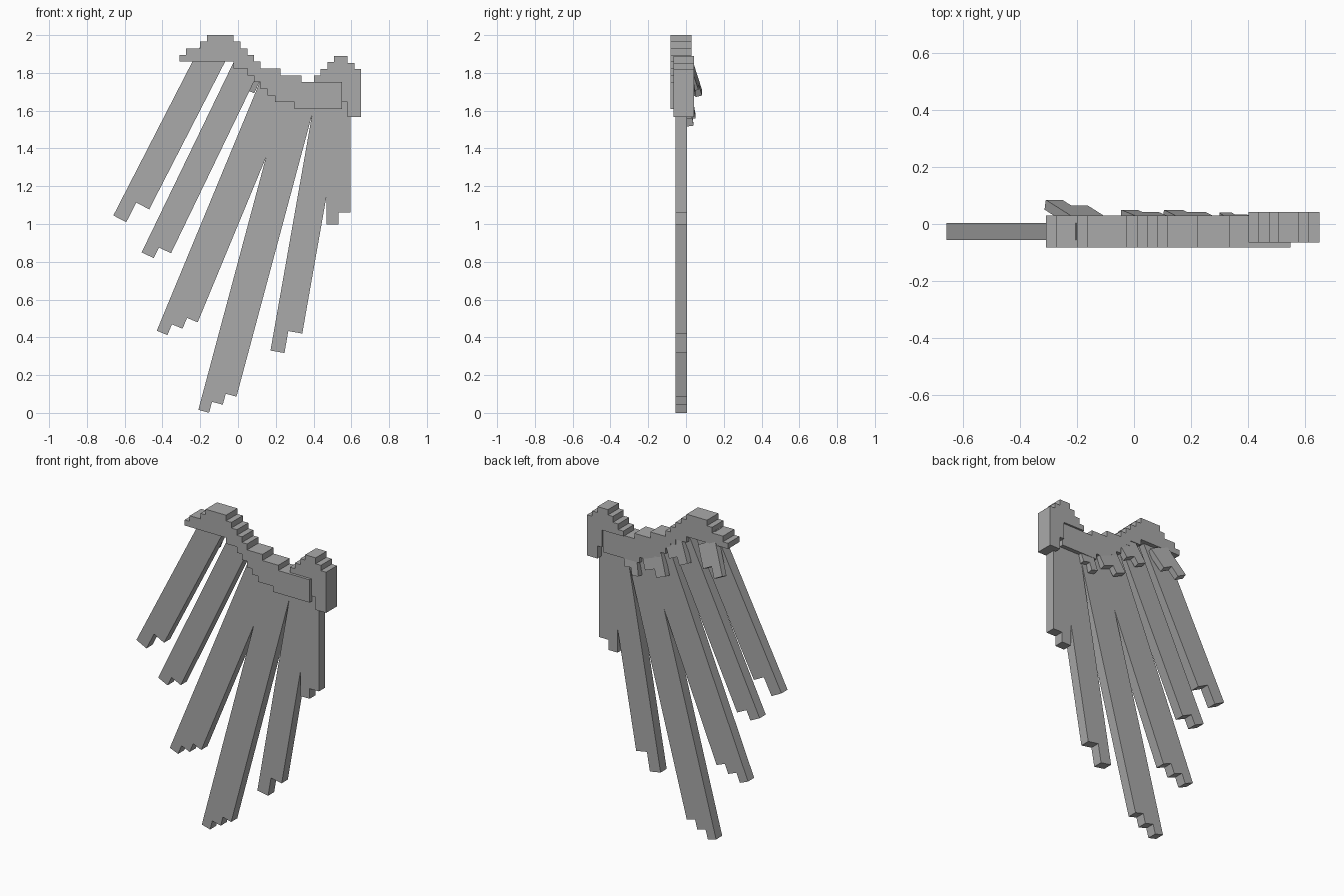
import bpy, bmesh
from math import radians
from mathutils import Matrix

cube = bpy.data.objects.get("Cube")
if cube:
    bpy.data.objects.remove(cube)

grey = bpy.data.materials.new("plain grey")
grey.use_nodes = True
colour = (0.4, 0.4, 0.4, 1)
grey.diffuse_color = colour
grey.node_tree.nodes["Principled BSDF"].inputs["Base Color"].default_value = colour


def slab(name, outline, front, back, matrix=Matrix()):
    """Extrude an x-z outline from y = front to y = back."""
    bm = bmesh.new()
    face = bm.faces.new([bm.verts.new((x, front, z)) for x, z in outline])
    new = bmesh.ops.extrude_face_region(bm, geom=[face])["geom"]
    verts = [v for v in new if isinstance(v, bmesh.types.BMVert)]
    bmesh.ops.translate(bm, verts=verts, vec=(0, back - front, 0))
    bmesh.ops.recalc_face_normals(bm, faces=bm.faces)
    mesh = bpy.data.meshes.new(name)
    bm.to_mesh(mesh)
    bm.free()
    mesh.materials.append(grey)
    obj = bpy.data.objects.new(name, mesh)
    obj.matrix_world = matrix
    bpy.context.collection.objects.link(obj)
    return obj


def feather(name, x, z, lean, steps, width, rise, length, back=0.004, thick=0.06, tilt=0):
    """Straight feather with a stair-cut tip whose longest corner is at (x, z)."""
    outline = [(0, length)]
    for i in range(steps):
        outline += [(i * width, i * rise), ((i + 1) * width, i * rise)]
    outline.append((steps * width, length))
    matrix = (Matrix.Translation((x, back, z)) @ Matrix.Rotation(radians(lean), 4, 'Y')
              @ Matrix.Rotation(radians(tilt), 4, 'X'))
    return slab(name, outline, -thick, 0, matrix)


def stairs(start, moves):
    """Outline of alternating sideways and upright moves."""
    points = [start]
    for i, target in enumerate(moves):
        x, z = points[-1]
        points.append((target, z) if i % 2 == 0 else (x, target))
    return points


# Stepped wing arm
arm = stairs((-0.31, 1.895), [
    -0.275, 1.93, -0.2, 1.965, -0.165, 2.0, -0.025, 1.965, 0.012, 1.93, 0.05, 1.895,
    0.085, 1.86, 0.12, 1.823, 0.225, 1.785, 0.335, 1.752, 0.55, 1.61, 0.3, 1.645,
    0.195, 1.68, 0.155, 1.715, 0.12, 1.752, 0.085, 1.787, 0.05, 1.823, -0.025, 1.86, -0.31])
slab("wing_arm", arm, -0.082, 0.03)

# Stepped shoulder joint
shoulder = stairs((0.402, 1.785), [
    0.437, 1.82, 0.474, 1.857, 0.508, 1.89, 0.58, 1.853, 0.616, 1.82,
    0.652, 1.567, 0.58, 1.645, 0.55, 1.752, 0.402])
slab("shoulder_joint", shoulder, -0.065, 0.042)

# Long flight feathers: x, z, lean, steps, step width, step rise, length
flight = [
    (-0.66, 1.045, 27.2, 2, 0.077, 0.116, 1.0),
    (-0.51, 0.85, 25.8, 2, 0.071, 0.063, 1.14),
    (-0.43, 0.435, 22.5, 3, 0.061, 0.062, 1.45),
    (-0.21, 0.016, 15.0, 3, 0.059, 0.06, 1.72),
    (0.172, 0.33, 10.0, 2, 0.075, 0.118, 1.35),
    (0.468, 0.997, 0, 2, 0.064, 0.063, 0.65),
]
for i, spec in enumerate(flight, 1):
    feather(f"flight_feather_{i}", *spec)

# Short covert feathers leaning out of the back: same values, then back y and tilt
coverts = [
    (-0.31, 1.71, 27, 2, 0.065, 0.07, 0.21, 0.085, 16),
    (-0.045, 1.705, 25, 2, 0.062, 0.05, 0.16, 0.05, 10),
    (0.105, 1.585, 21, 2, 0.07, 0.05, 0.16, 0.05, 10),
    (0.30, 1.53, 12, 2, 0.045, 0.05, 0.18, 0.04, 8),
]
for i, (*spec, back, tilt) in enumerate(coverts, 1):
    feather(f"covert_feather_{i}", *spec, back=back, thick=0.036, tilt=tilt)
